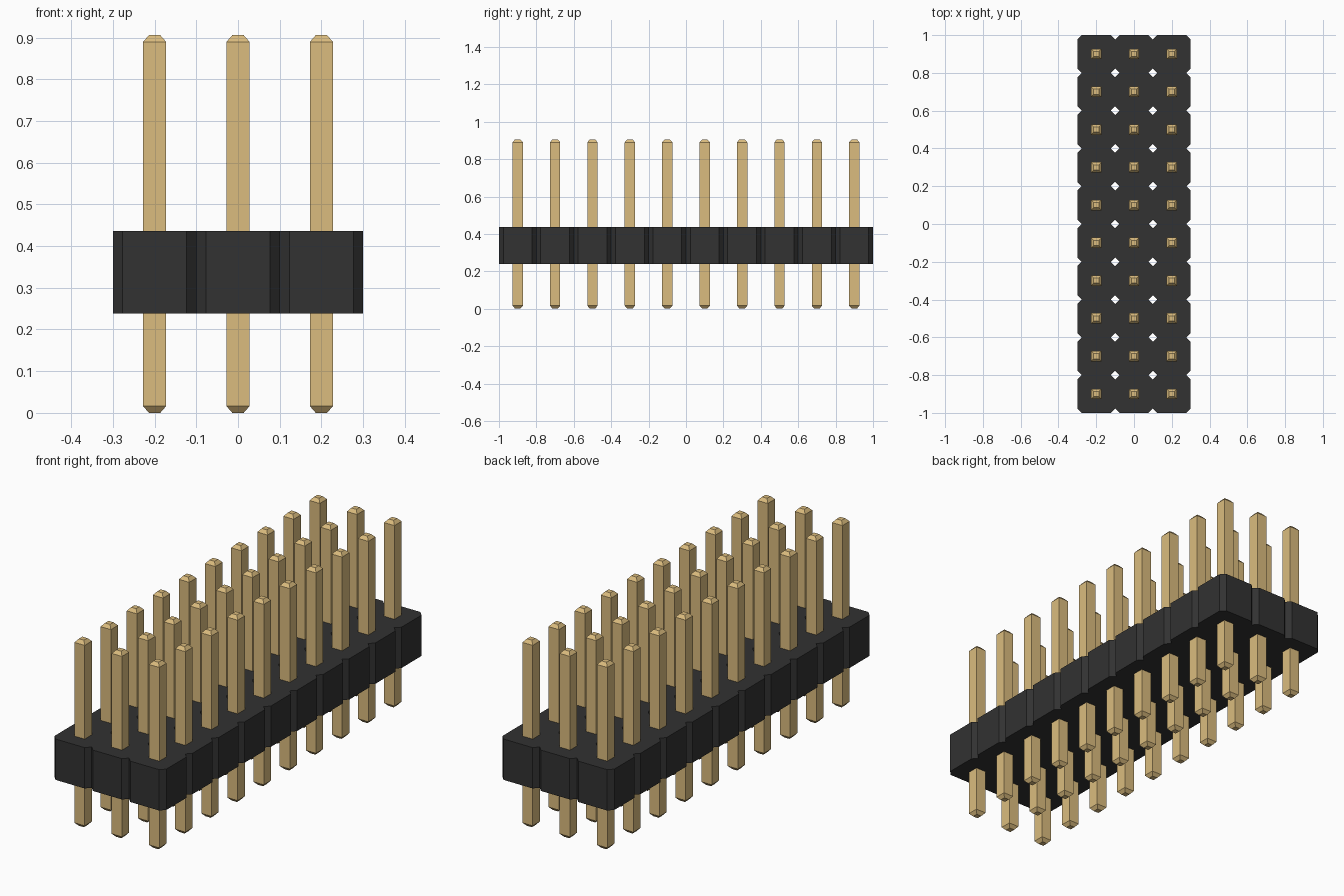
import bpy
import bmesh

if "Cube" in bpy.data.objects:
    bpy.data.objects.remove(bpy.data.objects["Cube"], do_unlink=True)

PITCH, COLS, ROWS = 0.2, 3, 10
CHAMFER = 0.023                  # corner cut of each housing cell
BODY_Z = (0.238, 0.436)
PIN_HALF, TIP_HALF = 0.0275, 0.0135
PIN_TOP, TIP = 0.906, 0.016


def material(name, rgb):
    mat = bpy.data.materials.new(name)
    mat.use_nodes = True
    mat.diffuse_color = (*rgb, 1)
    mat.node_tree.nodes["Principled BSDF"].inputs["Base Color"].default_value = (*rgb, 1)
    return mat


def finish(bm, name, mat):
    bmesh.ops.recalc_face_normals(bm, faces=bm.faces)
    mesh = bpy.data.meshes.new(name)
    bm.to_mesh(mesh)
    bm.free()
    mesh.materials.append(mat)
    obj = bpy.data.objects.new(name, mesh)
    bpy.context.collection.objects.link(obj)
    return obj


def loft(bm, rings):
    """Closed solid through a stack of equal-sized vertex rings."""
    loops = [[bm.verts.new(p) for p in ring] for ring in rings]
    for a, b in zip(loops, loops[1:]):
        for i in range(len(a)):
            j = (i + 1) % len(a)
            bm.faces.new((a[i], a[j], b[j], b[i]))
    bm.faces.new(loops[0][::-1])
    bm.faces.new(loops[-1])


black = material("black plastic", (0.032, 0.032, 0.032))
gold = material("gold metal", (0.708, 0.503, 0.209))

centres = [((c - (COLS - 1) / 2) * PITCH, (r - (ROWS - 1) / 2) * PITCH)
           for c in range(COLS) for r in range(ROWS)]

# Housing: chamfered square cells welded into one block
h = PITCH / 2
k = h - CHAMFER
octagon = [(h, -k), (h, k), (k, h), (-k, h), (-h, k), (-h, -k), (-k, -h), (k, -h)]
bm = bmesh.new()
for cx, cy in centres:
    loft(bm, [[(cx + x, cy + y, z) for x, y in octagon] for z in BODY_Z])
bmesh.ops.remove_doubles(bm, verts=bm.verts, dist=0.0005)
# Drop the hidden walls shared by neighbouring cells
walls = {}
for f in bm.faces:
    walls.setdefault(frozenset(v.index for v in f.verts), []).append(f)
shared = [f for f in bm.faces if abs(f.normal.z) < 0.5
          and all(len(e.link_faces) > 2 for e in f.edges if abs(e.verts[0].co.z - e.verts[1].co.z) < 0.01)]
bmesh.ops.delete(bm, geom=shared, context='FACES_ONLY')
finish(bm, "housing", black)

# Pins: square posts with tapered tips at both ends
profile = [(0, TIP_HALF), (TIP, PIN_HALF), (PIN_TOP - TIP, PIN_HALF), (PIN_TOP, TIP_HALF)]
square = [(1, -1), (1, 1), (-1, 1), (-1, -1)]
bm = bmesh.new()
loft(bm, [[(x * s, y * s, z) for x, y in square] for z, s in profile])
first = finish(bm, "pin_1", gold)
first.location = (*centres[0], 0)
for n, (cx, cy) in enumerate(centres[1:], 2):
    pin = bpy.data.objects.new(f"pin_{n}", first.data)
    pin.location = (cx, cy, 0)
    bpy.context.collection.objects.link(pin)
